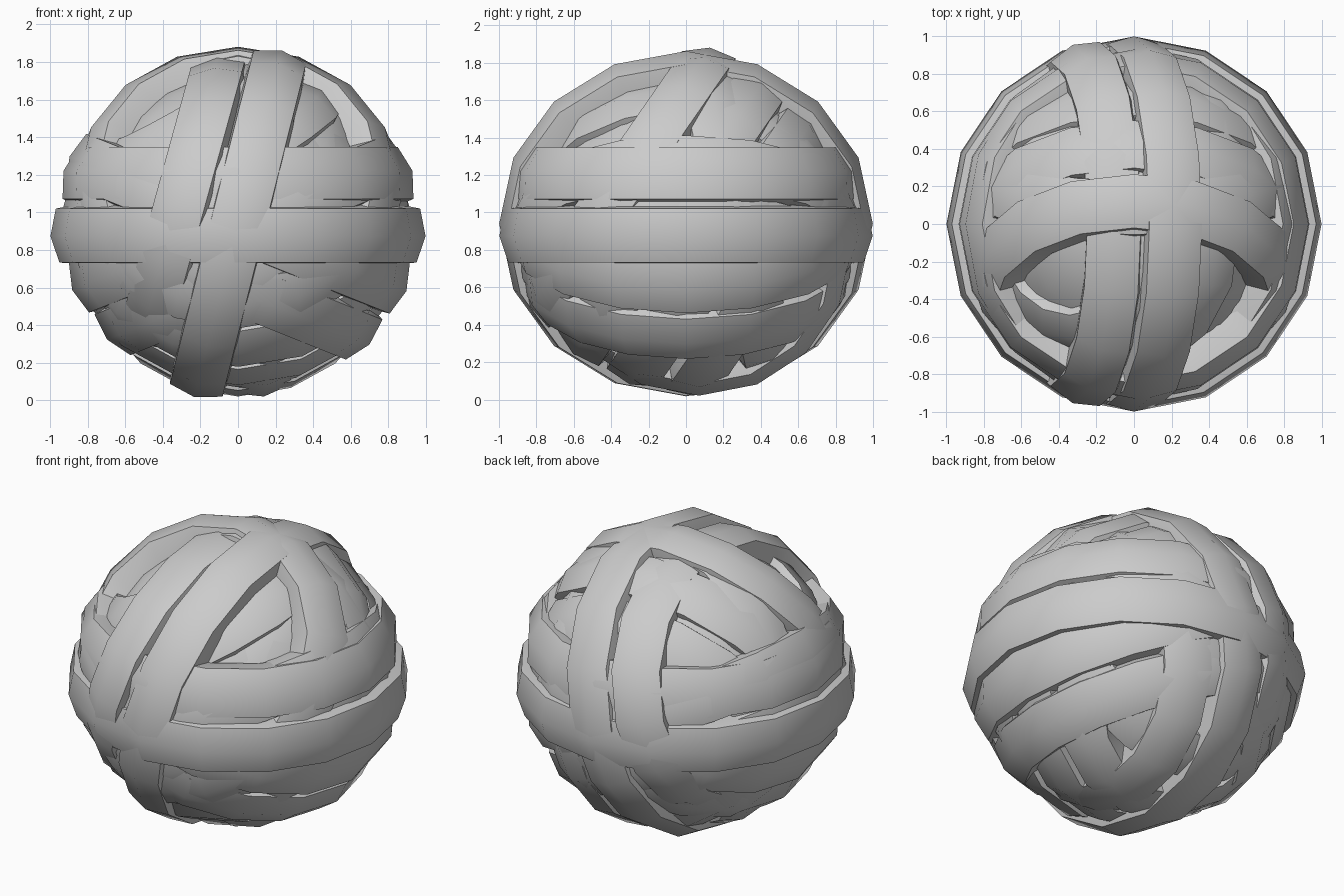
import bpy, bmesh, math
from mathutils import Vector

if "Cube" in bpy.data.objects:
    bpy.data.objects.remove(bpy.data.objects["Cube"])

CENTRE = Vector((0, 0, 0.94))
# Slightly flattened eight-sided yarn section: (outward, sideways)
SECTION = [(1, 0), (0.76, 0.9), (0, 1), (-0.76, 0.9), (-1, 0), (-0.76, -0.9), (0, -1), (0.76, -0.9)]


def finish(ob):
    bpy.ops.object.select_all(action='DESELECT')
    ob.select_set(True)
    bpy.context.view_layer.objects.active = ob
    bpy.ops.object.shade_smooth_by_angle(angle=math.radians(60))


def strand(name, normal, offset, reach, scale=(1, 1, 1), shift=(0, 0, 0), tube=0.16, segs=16):
    """One loop of yarn lying on a sphere of radius `reach`, cut by an offset plane."""
    n = Vector(normal).normalized()
    ref = Vector((0, 0, 1)) if abs(n.z) < 0.8 else Vector((0, 1, 0))
    u = ref.cross(n).normalized()
    v = n.cross(u)
    tilt = math.asin(offset / (reach - tube))
    ct, st = math.cos(tilt), math.sin(tilt)
    major = (reach - tube) * ct
    bm = bmesh.new()
    rings = []
    for i in range(segs):
        a = 2 * math.pi * i / segs
        radial = u * math.cos(a) + v * math.sin(a)
        ring = []
        for o, s in SECTION:
            p = radial * (major + tube * (o * ct - s * st)) + n * (offset + tube * (o * st + s * ct))
            p = Vector([c * k for c, k in zip(p, scale)]) + Vector(shift)
            ring.append(bm.verts.new(CENTRE + p))
        rings.append(ring)
    for i in range(segs):
        r0, r1 = rings[i], rings[(i + 1) % segs]
        for j in range(8):
            k = (j + 1) % 8
            bm.faces.new((r0[j], r1[j], r1[k], r0[k]))
    bmesh.ops.recalc_face_normals(bm, faces=bm.faces)
    me = bpy.data.meshes.new(name)
    bm.to_mesh(me)
    bm.free()
    ob = bpy.data.objects.new(name, me)
    bpy.context.collection.objects.link(ob)
    finish(ob)


# Groups of parallel loops: name, plane normal, [(offset, reach, scale, shift), ...]
groups = [
    ("level_strand", (0, 0, 1), [(-0.055, 1.0), (0.235, 0.97)]),
    ("upright_strand", (0.97, 0, -0.24), [
        (0.0, 0.965, (1, 1.035, 0.985)),
        (-0.28, 0.96, (1, 1.06, 0.9), (0, 0, 0.03)),
        (0.28, 0.88, (1, 1, 1), (0, 0.07, -0.05))]),
    ("cross_strand", (0, 0.82, -0.57), [(-0.36, 0.95), (-0.08, 0.92), (0.20, 0.91), (0.46, 0.92)]),
    ("right_low_strand", (0.40, 0, 1), [(0.0, 0.965), (-0.28, 0.95)]),
    ("left_low_strand", (-0.40, 0, 1), [(0.0, 0.95), (-0.26, 0.93)]),
    ("under_strand", (0, 0.97, 0.22), [(0.24, 0.92)]),
    ("inner_strand", (-0.5, -0.1, 0.87), [(0.33, 0.86), (0.55, 0.87)]),
]
for name, normal, loops in groups:
    for i, loop in enumerate(loops):
        strand(f"{name}_{i + 1}", normal, *loop)

# Solid core that closes the gaps
bpy.ops.mesh.primitive_uv_sphere_add(segments=20, ring_count=12, radius=0.8, location=CENTRE)
core = bpy.context.object
core.name = "ball_core"
finish(core)
